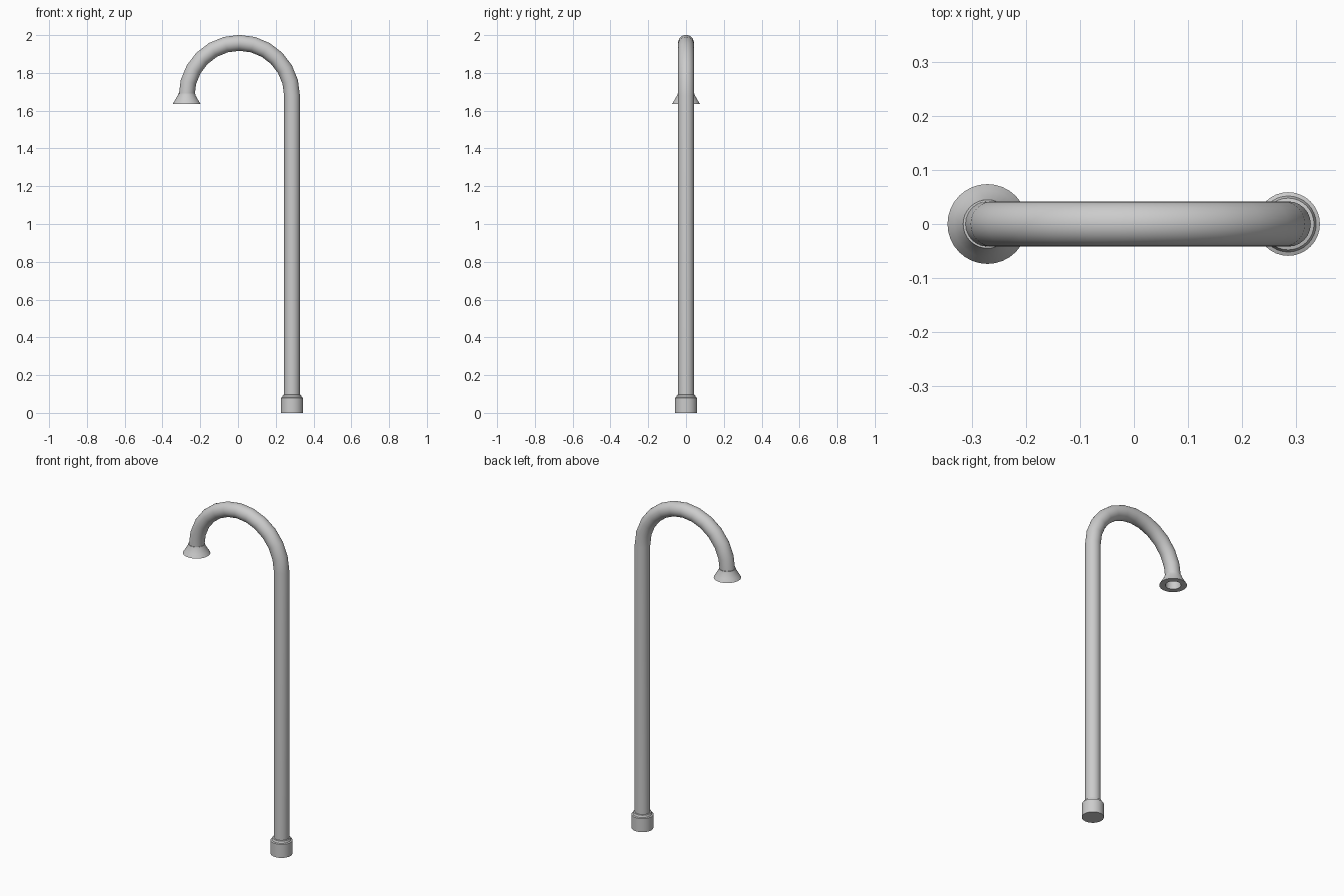
import bpy, bmesh, math

if "Cube" in bpy.data.objects:
    bpy.data.objects.remove(bpy.data.objects["Cube"])

PIPE_X, HEAD_X = 0.286, -0.272      # standing pipe and spray head axes
R = 0.042                           # pipe radius
ARC_Z = 1.68
CX, ARC_R = (PIPE_X + HEAD_X) / 2, (PIPE_X - HEAD_X) / 2


def smooth(obj):
    bpy.ops.object.select_all(action='DESELECT')
    obj.select_set(True)
    bpy.context.view_layer.objects.active = obj
    bpy.ops.object.shade_smooth_by_angle(angle=math.radians(35))


def lathe(name, profile, x, sides=32):
    """Spin an (r, z) profile about a vertical axis at x."""
    bm = bmesh.new()
    rings = []
    for r, z in profile:
        if r == 0:
            rings.append([bm.verts.new((x, 0, z))] * sides)
        else:
            rings.append([bm.verts.new((x + r * math.cos(a), r * math.sin(a), z))
                          for a in (2 * math.pi * i / sides for i in range(sides))])
    for lo, hi in zip(rings, rings[1:]):
        for i in range(sides):
            j = (i + 1) % sides
            quad = list(dict.fromkeys((lo[i], lo[j], hi[j], hi[i])))
            bm.faces.new(quad)
    mesh = bpy.data.meshes.new(name)
    bm.to_mesh(mesh)
    bm.free()
    obj = bpy.data.objects.new(name, mesh)
    bpy.context.collection.objects.link(obj)
    smooth(obj)
    return obj


def sweep(name, path, radius, sides=24):
    """Sweep a circle along a path lying in the xz plane."""
    bm = bmesh.new()
    rings = []
    for x, z, a in path:            # a: direction of the ring's outward axis
        rings.append([bm.verts.new((x + radius * math.cos(t) * math.cos(a),
                                    radius * math.sin(t),
                                    z + radius * math.cos(t) * math.sin(a)))
                      for t in (2 * math.pi * i / sides for i in range(sides))])
    for lo, hi in zip(rings, rings[1:]):
        for i in range(sides):
            j = (i + 1) % sides
            bm.faces.new((lo[i], lo[j], hi[j], hi[i]))
    mesh = bpy.data.meshes.new(name)
    bm.to_mesh(mesh)
    bm.free()
    obj = bpy.data.objects.new(name, mesh)
    bpy.context.collection.objects.link(obj)
    smooth(obj)


# Gooseneck pipe: straight riser and faceted half-circle bend, open at the head
path = [(PIPE_X, 0.07, 0)]
for k in range(13):
    a = math.pi * k / 12
    path.append((CX + ARC_R * math.cos(a), ARC_Z + ARC_R * math.sin(a), a))
sweep("gooseneck_pipe", path, R)

# Base collar with a stepped, chamfered top
lathe("base_collar", [(0, 0), (0.059, 0), (0.059, 0.08), (0.052, 0.083),
                      (0.048, 0.095), (R - 0.002, 0.097)], PIPE_X)

# Flared spray head with flat rim and open bore
lathe("spray_head", [(0.038, 1.69), (0.042, 1.635), (0.074, 1.635),
                     (0.062, 1.655), (0.047, 1.681), (0.045, 1.69), (0.038, 1.69)], HEAD_X)
